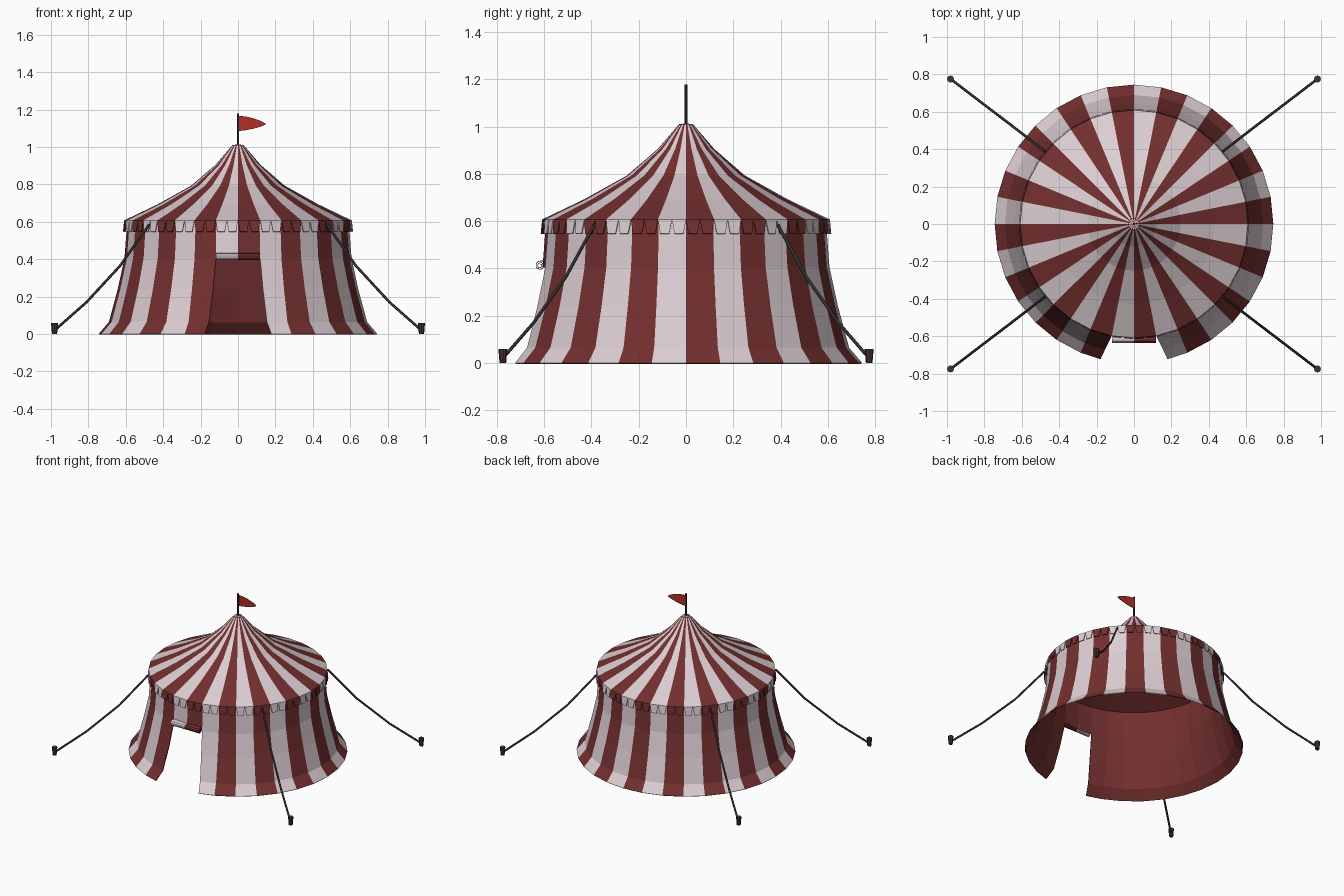
import bpy, bmesh, math
from mathutils import Vector

if "Cube" in bpy.data.objects:
    bpy.data.objects.remove(bpy.data.objects["Cube"])

SEG = 32
STEP = 2 * math.pi / SEG


def mat(name, rgb):
    m = bpy.data.materials.new(name)
    m.diffuse_color = (*rgb, 1)
    m.use_nodes = True
    m.node_tree.nodes["Principled BSDF"].inputs["Base Color"].default_value = m.diffuse_color
    return m


RED = mat("red_canvas", (0.17, 0.028, 0.028))
WHITE = mat("white_canvas", (0.72, 0.62, 0.65))
LINER = mat("red_lining", (0.17, 0.028, 0.028))
FLAG = mat("flag_red", (0.42, 0.03, 0.02))
ROPE = mat("rope_dark", (0.03, 0.03, 0.03))
WOOD = mat("stake_brown", (0.06, 0.03, 0.025))


def polar(r, a, z):
    return Vector((r * math.cos(a), r * math.sin(a), z))


def make(name, bm, mats, thick=0):
    me = bpy.data.meshes.new(name)
    bmesh.ops.remove_doubles(bm, verts=bm.verts, dist=1e-5)
    bm.to_mesh(me)
    bm.free()
    ob = bpy.data.objects.new(name, me)
    bpy.context.collection.objects.link(ob)
    for m in mats:
        me.materials.append(m)
    if thick:
        s = ob.modifiers.new("cloth", 'SOLIDIFY')
        s.thickness = thick
        s.offset = -1
        s.material_offset = 2 if len(mats) == 3 else 0
    return ob


def face(bm, pts, mi=0):
    f = bm.faces.new([bm.verts.new(p) for p in pts])
    f.material_index = mi


def striped(name, profile, skip=lambda k, i: False, bend=lambda k, i: k * STEP):
    # Revolved profile (bottom to top), one stripe per segment
    bm = bmesh.new()
    for k in range(SEG):
        for i in range(len(profile) - 1):
            if skip(k, i):
                continue
            (r0, z0), (r1, z1) = profile[i], profile[i + 1]
            pts = [polar(r0, bend(k, i), z0), polar(r0, bend(k + 1, i), z0),
                   polar(r1, bend(k + 1, i + 1), z1)]
            if r1 > 0:
                pts.append(polar(r1, bend(k, i + 1), z1))
            face(bm, pts, k % 2)
    return make(name, bm, [RED, WHITE, LINER], 0.006)


# Wall with a doorway in the two front segments, its edges pulled open
DOOR = [13.9, 13.0, 12.0, 11.25]


def door_bend(k, i):
    if i < 3 and k in (23, 25):
        return math.radians(270 + (k - 24) * DOOR[i])
    return k * STEP


striped("wall", [(0.745, 0), (0.69, 0.065), (0.643, 0.24), (0.607, 0.405), (0.592, 0.605)],
        lambda k, i: k in (23, 24) and i < 3, door_bend)

# Roof
striped("roof", [(0.607, 0.608), (0.43, 0.693), (0.25, 0.793), (0.12, 0.905),
                 (0.03, 1.01), (0, 1.014)])

# Valance: two tapered tabs per stripe
bm = bmesh.new()
for k in range(SEG):
    def at(r, t, z):
        return polar(r, k * STEP, z).lerp(polar(r, (k + 1) * STEP, z), t)
    for h in (0, 0.5):
        face(bm, [at(0.616, h + 0.09, 0.547), at(0.616, h + 0.41, 0.547),
                  at(0.609, h + 0.5, 0.608), at(0.609, h, 0.608)], k % 2)
make("valance", bm, [RED, WHITE], 0.004)

# Rolled-up door flap: spiral strip, half white and half red
bm = bmesh.new()
spiral = [(-0.596, 0.432)]
for j in range(21):
    a = math.radians(90 + j * 36)
    r = 0.021 - 0.0007 * j
    spiral.append((-0.617 + r * math.cos(a), 0.412 + r * math.sin(a)))
for (y0, z0), (y1, z1) in zip(spiral, spiral[1:]):
    for xa, xb, mi in ((-0.117, 0, 1), (0, 0.117, 0)):
        face(bm, [(xa, y0, z0), (xa, y1, z1), (xb, y1, z1), (xb, y0, z0)], mi)
make("door_flap_roll", bm, [RED, WHITE], 0.003)


def cone(name, r1, r2, z0, z1, xy, m, n):
    bm = bmesh.new()
    bmesh.ops.create_cone(bm, cap_ends=True, segments=n, radius1=r1, radius2=r2, depth=z1 - z0)
    bmesh.ops.translate(bm, verts=bm.verts, vec=(*xy, (z0 + z1) / 2))
    return make(name, bm, [m])


# Flagpole and flag
cone("flagpole", 0.006, 0.006, 0.99, 1.178, (0, 0), ROPE, 8)
bm = bmesh.new()
cols = [(0, 1.085, 1.166), (0.04, 1.089, 1.163), (0.08, 1.097, 1.154),
        (0.12, 1.108, 1.14), (0.147, 1.119, 1.125)]
for (x0, b0, t0), (x1, b1, t1) in zip(cols, cols[1:]):
    face(bm, [(x0, 0.002, b0), (x1, 0.002, b1), (x1, 0.002, t1), (x0, 0.002, t0)])
make("flag", bm, [FLAG], 0.004)

# Guy ropes and stakes at four corners
path = [(0.475, 0.388, 0.585), (0.63, 0.508, 0.365), (0.81, 0.645, 0.17), (0.98, 0.775, 0.02)]
for sx, sy, tag in ((1, 1, "back_right"), (-1, 1, "back_left"),
                    (1, -1, "front_right"), (-1, -1, "front_left")):
    cu = bpy.data.curves.new("guy_rope_" + tag, 'CURVE')
    cu.dimensions = '3D'
    cu.bevel_depth = 0.007
    cu.bevel_resolution = 1
    cu.use_fill_caps = True
    sp = cu.splines.new('POLY')
    sp.points.add(len(path) - 1)
    for p, (x, y, z) in zip(sp.points, path):
        p.co = (sx * x, sy * y, z, 1)
    cu.materials.append(ROPE)
    bpy.context.collection.objects.link(bpy.data.objects.new("guy_rope_" + tag, cu))
    cone("stake_" + tag, 0.014, 0.019, 0.0, 0.06, (sx * 0.981, sy * 0.775), WOOD, 8)
